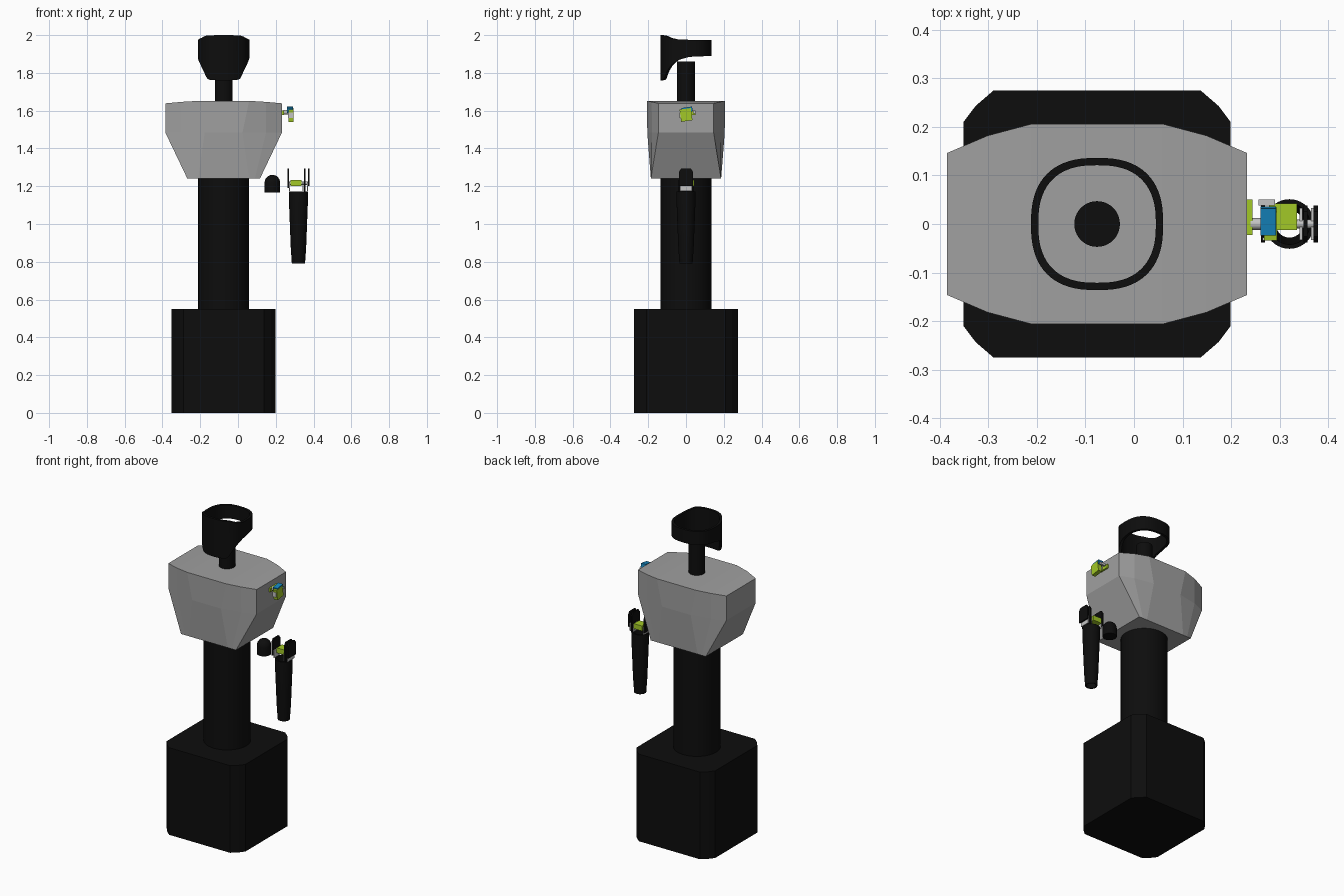
import bpy, bmesh, math
from mathutils import Matrix

old = bpy.data.objects.get("Cube")
if old:
    bpy.data.objects.remove(old, do_unlink=True)

CX = -0.076   # axis of the body
ARM_X = 0.32  # axis of the forearm


def material(name, rgb):
    m = bpy.data.materials.new(name)
    m.use_nodes = True
    m.diffuse_color = (*rgb, 1)
    m.node_tree.nodes["Principled BSDF"].inputs["Base Color"].default_value = (*rgb, 1)
    return m


BLACK = material("black", (0.004, 0.004, 0.004))
GREY = material("body grey", (0.35, 0.35, 0.35))
LIME = material("lime", (0.36, 0.58, 0.02))
BLUE = material("blue", (0.008, 0.24, 0.52))
SILVER = material("silver", (0.55, 0.55, 0.55))


def finish(name, bm, mat, smooth=False):
    bmesh.ops.recalc_face_normals(bm, faces=bm.faces)
    mesh = bpy.data.meshes.new(name)
    bm.to_mesh(mesh)
    bm.free()
    mesh.materials.append(mat)
    ob = bpy.data.objects.new(name, mesh)
    bpy.context.collection.objects.link(ob)
    if smooth:
        bpy.ops.object.select_all(action="DESELECT")
        ob.select_set(True)
        bpy.context.view_layer.objects.active = ob
        bpy.ops.object.shade_smooth_by_angle(angle=math.radians(35))
    return ob


def box(name, mat, x, y, z, tilt=0):
    """Box from (min, max) ranges, tilted about x."""
    bm = bmesh.new()
    bmesh.ops.create_cube(bm, size=1)
    size = [b - a for a, b in (x, y, z)]
    mid = [(a + b) / 2 for a, b in (x, y, z)]
    turn = Matrix.Rotation(math.radians(tilt), 4, "X")
    bm.transform(Matrix.Translation(mid) @ turn @ Matrix.Diagonal((*size, 1)))
    return finish(name, bm, mat)


def bridge(bm, a, b):
    n = len(a)
    for i in range(n):
        j = (i + 1) % n
        bm.faces.new((a[i], a[j], b[j], b[i]))


def lathe(name, mat, profile, x, y=0, steps=40, closed=False):
    """Spin (radius, z) points around a vertical axis."""
    bm = bmesh.new()
    rings = []
    for r, z in profile:
        rings.append([bm.verts.new((x + r * math.cos(t), y + r * math.sin(t), z))
                      for t in (math.tau * i / steps for i in range(steps))])
    for a, b in zip(rings, rings[1:]):
        bridge(bm, a, b)
    if closed:
        bridge(bm, rings[-1], rings[0])
    else:
        bm.faces.new(rings[0])
        bm.faces.new(rings[-1])
    return finish(name, bm, mat, True)


def rod(name, mat, x, y, z, r):
    """Cylinder lying along x."""
    bm = bmesh.new()
    bmesh.ops.create_cone(bm, cap_ends=True, segments=20, radius1=r, radius2=r, depth=x[1] - x[0])
    bm.transform(Matrix.Translation(((x[0] + x[1]) / 2, y, z)) @ Matrix.Rotation(math.pi / 2, 4, "Y"))
    return finish(name, bm, mat, True)


def outline(quarter):
    """Mirror a quarter outline, side to front, into a whole loop."""
    right = quarter + [(x, -y) for x, y in reversed(quarter)]
    return right + [(-x, -y) for x, y in right]


# Base with clipped corners, column and neck
bm = bmesh.new()
plan = outline([(0.275, 0.21), (0.25, 0.243), (0.213, 0.275)][::-1])
low, high = [[bm.verts.new((CX + x, y, z)) for x, y in plan] for z in (0, 0.55)]
bridge(bm, low, high)
bm.faces.new(low)
bm.faces.new(high)
finish("base", bm, BLACK)
lathe("column", BLACK, [(0.135, 0.54), (0.135, 1.25)], CX)
lathe("neck", BLACK, [(0.047, 1.6), (0.047, 1.86)], CX)

# Torso lofted through three faceted outlines, with a gently crowned top
bm = bmesh.new()
sections = [
    (1.24, [(0.135, 0.186), (0.165, 0.186), (0.192, 0.186)]),
    (1.485, [(0.1, 0.205), (0.225, 0.18), (0.309, 0.146)]),
    (1.655, [(0.135, 0.206), (0.225, 0.182), (0.309, 0.146)]),
]
loops = []
for z, quarter in sections:
    crown = 0.17 if z > 1.6 else 0
    loops.append([bm.verts.new((CX + x, y, z - crown * x * x)) for x, y in outline(quarter)])
for a, b in zip(loops, loops[1:]):
    bridge(bm, a, b)
bm.faces.new(loops[0])
top = loops[-1]
strip = [(top[i], top[5 - i]) for i in (2, 1, 0)] + [(top[11 - i], top[6 + i]) for i in range(3)]
for (a, b), (c, d) in zip(strip, strip[1:]):
    bm.faces.new((a, b, d, c))
finish("torso", bm, GREY)


# Head band: rounded-square ring whose height follows the depth
def follow(points, y):
    for (y0, z0), (y1, z1) in zip(points, points[1:]):
        if y <= y1:
            return z0 + (z1 - z0) * max(0, (y - y0) / (y1 - y0))
    return points[-1][1]


UPPER = [(-0.137, 2.0), (-0.112, 1.997), (-0.085, 1.985), (-0.04, 1.976), (0.137, 1.974)]
LOWER = [(-0.137, 1.76), (-0.118, 1.765), (-0.1, 1.81), (-0.075, 1.845),
         (-0.04, 1.87), (0.02, 1.885), (0.137, 1.89)]
bm = bmesh.new()
loops = []
for r, edge in ((0.136, LOWER), (0.136, UPPER), (0.121, UPPER), (0.121, LOWER)):
    loop = []
    for i in range(72):
        c, s = math.cos(math.tau * i / 72), math.sin(math.tau * i / 72)
        px, py = [math.copysign(abs(v) ** 0.8, v) for v in (c, s)]
        loop.append(bm.verts.new((CX + r * px, r * py, follow(edge, py * 0.136))))
    loops.append(loop)
for i in range(4):
    bridge(bm, loops[i], loops[(i + 1) % 4])
finish("head_band", bm, BLACK, True)

# Shoulder servo
box("shoulder_plate", LIME, (0.232, 0.244), (-0.023, 0.05), (1.578, 1.602))
rod("shoulder_shaft", SILVER, (0.24, 0.268), 0.0, 1.592, 0.012)
box("shoulder_servo", BLUE, (0.26, 0.292), (-0.022, 0.034), (1.592, 1.618), 8)
box("shoulder_bracket", LIME, (0.268, 0.294), (-0.03, 0.03), (1.545, 1.61), 8)
box("shoulder_horn", SILVER, (0.256, 0.29), (0.038, 0.05), (1.585, 1.6))
box("shoulder_clip", SILVER, (0.264, 0.29), (-0.034, -0.028), (1.56, 1.59))

# Upper arm stub: a short cylinder with a domed top
dome = [(0.041 * math.cos(a), 1.219 + 0.041 * math.sin(a))
        for a in (math.radians(d) for d in range(0, 90, 11))]
lathe("elbow_dome", BLACK, [(0.041, 1.166)] + dome, 0.182)

# Forearm: open tapered sleeve
lathe("forearm", BLACK, [(0.035, 0.79), (0.041, 0.88), (0.051, 1.14), (0.051, 1.172),
                         (0.042, 1.172), (0.028, 0.79)], ARM_X, closed=True)

# Elbow fork: upright plates with rounded tops
for name, x0, x1, z0 in (("inner_fork", 0.261, 0.27, 1.19), ("middle_fork", 0.349, 0.357, 1.17),
                         ("outer_fork", 0.37, 0.379, 1.2)):
    bm = bmesh.new()
    side = [(-0.038, z0), (-0.038, 1.275), (-0.026, 1.293), (0.026, 1.293), (0.038, 1.275), (0.038, z0)]
    a, b = [[bm.verts.new((x, y, z)) for y, z in side] for x in (x0, x1)]
    bridge(bm, a, b)
    bm.faces.new(a)
    bm.faces.new(b)
    finish(name, bm, BLACK)

# Elbow servo between the fork plates
box("elbow_servo", LIME, (0.278, 0.336), (-0.012, 0.042), (1.2, 1.232))
rod("elbow_shaft", SILVER, (0.268, 0.374), 0.0, 1.216, 0.009)
for name, x in (("inner_washer", 0.27), ("middle_washer", 0.341), ("outer_washer", 0.364)):
    box(name, SILVER, (x, x + 0.006), (-0.033, 0.033), (1.175, 1.222))
